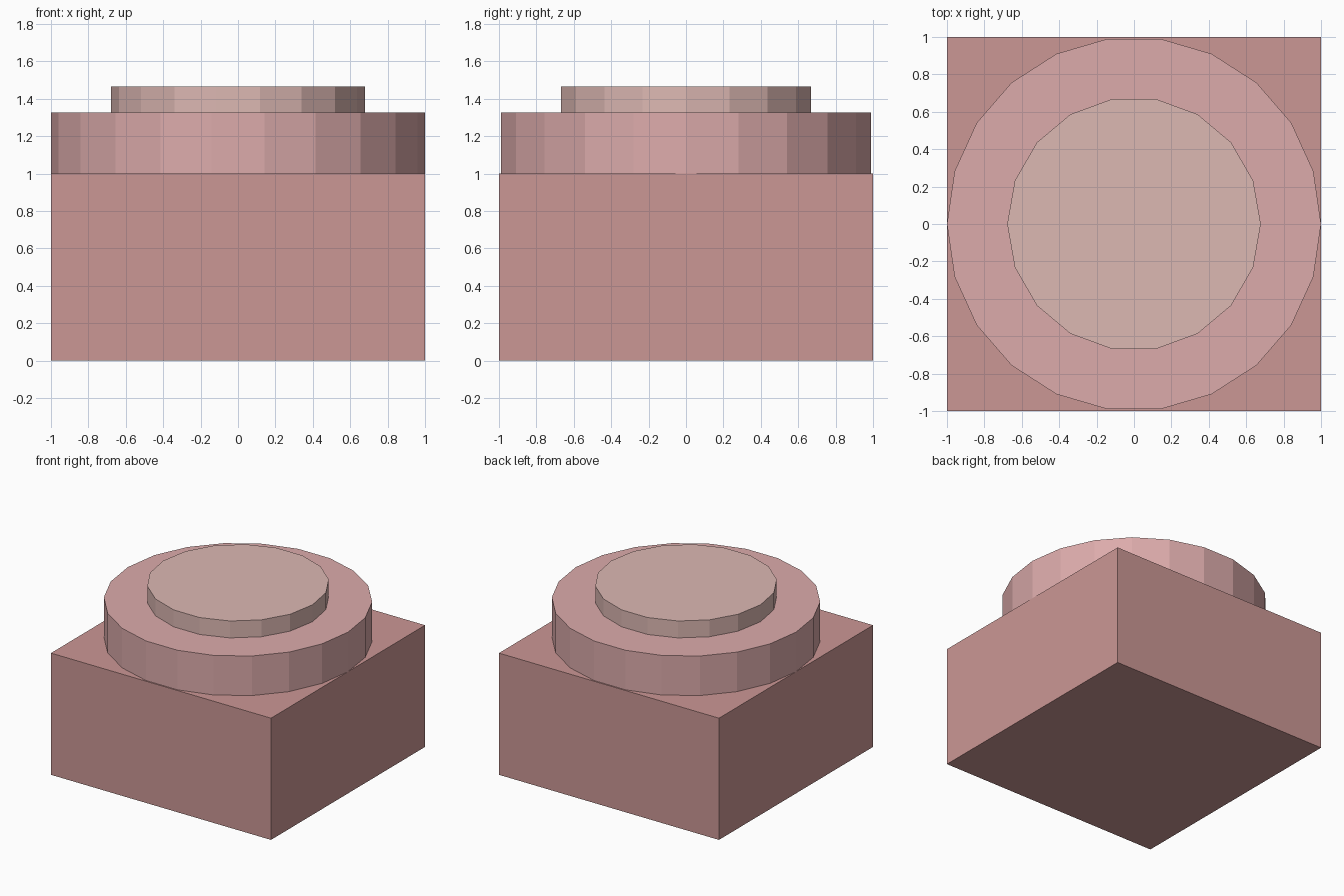
import bpy, bmesh, math

if "Cube" in bpy.data.objects:
    bpy.data.objects.remove(bpy.data.objects["Cube"])


def prism(name, points, z0, z1, color):
    """Extrude a flat outline from z0 up to z1 as a closed solid."""
    bm = bmesh.new()
    face = bm.faces.new([bm.verts.new((x, y, z0)) for x, y in points])
    ext = bmesh.ops.extrude_face_region(bm, geom=[face], use_keep_orig=True)
    top = [v for v in ext["geom"] if isinstance(v, bmesh.types.BMVert)]
    bmesh.ops.translate(bm, verts=top, vec=(0, 0, z1 - z0))
    bmesh.ops.recalc_face_normals(bm, faces=bm.faces[:])
    mesh = bpy.data.meshes.new(name)
    bm.to_mesh(mesh)
    bm.free()
    mat = bpy.data.materials.new(name + "_color")
    mat.diffuse_color = (*color, 1)
    mat.use_nodes = True
    mat.node_tree.nodes["Principled BSDF"].inputs["Base Color"].default_value = mat.diffuse_color
    mesh.materials.append(mat)
    obj = bpy.data.objects.new(name, mesh)
    bpy.context.collection.objects.link(obj)
    return obj


def ring(sides, radius):
    """Regular polygon with a corner on the x axis."""
    return [(radius * math.cos(math.tau * i / sides),
             radius * math.sin(math.tau * i / sides)) for i in range(sides)]


# Square block
prism("base_block", [(-1, -1), (1, -1), (1, 1), (-1, 1)], 0, 1.0, (0.60, 0.31, 0.30))
# Wide 22-sided disc
prism("lower_disc", ring(22, 1.0), 1.0, 1.325, (0.72, 0.41, 0.41))
# Narrow 18-sided disc on top
prism("upper_disc", ring(18, 0.678), 1.325, 1.464, (0.72, 0.48, 0.45))
